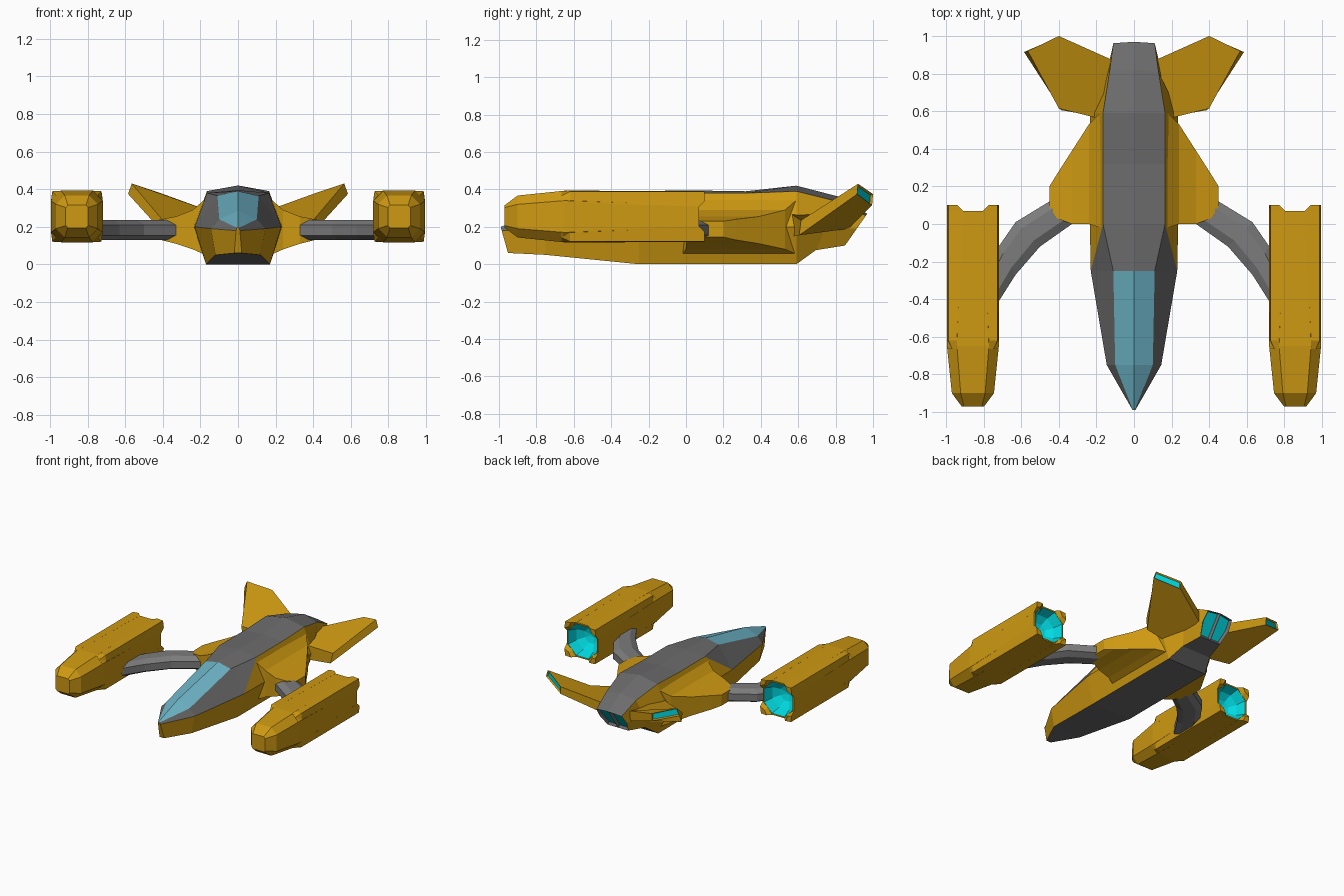
import bpy, bmesh

if "Cube" in bpy.data.objects:
    bpy.data.objects.remove(bpy.data.objects["Cube"])

def material(name, r, g, b):
    m = bpy.data.materials.new(name)
    m.diffuse_color = (r, g, b, 1)
    m.use_nodes = True
    m.node_tree.nodes["Principled BSDF"].inputs["Base Color"].default_value = m.diffuse_color
    return m

MATS = [material("gold paint", 0.62, 0.32, 0.006),
        material("hull grey", 0.15, 0.15, 0.15),
        material("strut grey", 0.20, 0.20, 0.20),
        material("canopy blue", 0.15, 0.45, 0.56),
        material("engine cyan", 0.0, 0.70, 0.75)]
GOLD, GREY, STRUT, GLASS, CYAN = range(5)

def loft(bm, rings, color=lambda seg, strip: GOLD, caps=(True, True), cap_color=GOLD):
    """Skin a list of closed rings of 3D points; returns the side faces by (segment, strip)."""
    vs = [[bm.verts.new(p) for p in r] for r in rings]
    n, faces = len(vs[0]), {}
    for s in range(len(vs) - 1):
        for i in range(n):
            j = (i + 1) % n
            f = bm.faces.new((vs[s][i], vs[s][j], vs[s + 1][j], vs[s + 1][i]))
            f.material_index = color(s, i)
            faces[s, i] = f
    for want, ring in zip(caps, (vs[0], vs[-1])):
        if want:
            bm.faces.new(ring).material_index = cap_color
    return vs, faces

def finish(bm, name, mirror=True):
    bmesh.ops.remove_doubles(bm, verts=bm.verts, dist=1e-4)
    bmesh.ops.recalc_face_normals(bm, faces=bm.faces)
    me = bpy.data.meshes.new(name)
    bm.to_mesh(me)
    bm.free()
    for m in MATS:
        me.materials.append(m)
    ob = bpy.data.objects.new(name, me)
    bpy.context.collection.objects.link(ob)
    if mirror:
        ob.modifiers.new("mirror", 'MIRROR').use_clip = False
    return ob

def glow_inset(bm, faces, width, depth):
    """Recess the given faces and colour their floors as engine glow."""
    bmesh.ops.recalc_face_normals(bm, faces=bm.faces)
    bmesh.ops.inset_individual(bm, faces=faces, thickness=width, depth=-depth)
    for f in faces:
        f.material_index = CYAN

# Fuselage: y, lean, bottom corner, widest edge, paint line, shoulder, ridge height
STATIONS = [
    (-0.935, -0.28, (.02, .06), (.010, .18), (.010, .18), (.006, .195), .20),
    (-0.75, 0, (.12, .05), (.145, .19), (.145, .19), (.10, .24), .285),
    (-0.25, 0, (.17, .0), (.23, .20), (.23, .20), (.11, .365), .39),
    (0.0, 0, (.17, .0), (.235, .20), (.165, .38), (.165, .38), .395),
    (0.32, 0, (.17, .0), (.235, .20), (.165, .38), (.165, .38), .39),
    (0.59, 0, (.17, .0), (.235, .20), (.165, .39), (.165, .39), .42),
    (0.66, 0.45, (.125, .075), (.16, .20), (.13, .335), (.13, .335), .36),
    (0.78, 0.70, (.09, .10), (.12, .19), (.11, .26), (.11, .26), .27),
]
rings = []
for y, lean, corner, wide, paint, shoulder, top in STATIONS:
    half = [(0, corner[1]), corner, wide, paint, shoulder, (0, top)]
    full = half + [(-x, z) for x, z in half[4:0:-1]]
    rings.append([(x, y + lean * z, z) for x, z in full])

def hull_color(seg, strip):
    k = min(strip, 9 - strip)
    if k == 4 and seg < 2:
        return GLASS
    return GOLD if k in (1, 2) else GREY

bm = bmesh.new()
vs, _ = loft(bm, rings, hull_color, caps=(True, False))
tail = vs[-1]
bmesh.ops.remove_doubles(bm, verts=vs[0], dist=1e-4)
# tail cap split into two recessed exhausts, with doubled paint/shoulder points skipped
caps = [bm.faces.new([tail[i] for i in ids]) for ids in ((0, 1, 2, 4, 5), (5, 6, 8, 9, 0))]
bmesh.ops.remove_doubles(bm, verts=[v for v in bm.verts], dist=1e-4)
caps = [f for f in caps if f.is_valid]
for f in caps:
    f.material_index = GREY
glow_inset(bm, caps, 0.016, 0.02)
finish(bm, "fuselage", mirror=False)

# Wing roots: sections along x
bm = bmesh.new()
ROOT = [(.15, -.03, .62, .04, .37), (.24, 0, .53, .08, .29), (.33, 0, .39, .11, .255),
        (.41, .03, .265, .13, .24), (.45, .09, .20, .145, .23)]
loft(bm, [[(x, a, lo), (x, b, lo), (x, b, hi), (x, a, hi)] for x, a, b, lo, hi in ROOT])
finish(bm, "wing_root")

# Curved struts: eight-sided section between an outer and an inner edge
bm = bmesh.new()
EDGES = [((.40, .15), (.28, .03)), ((.45, .12), (.33, .0)), ((.63, .01), (.50, -.12)),
         ((.72, -.12), (.63, -.27)), ((.79, -.27), (.725, -.42))]
SECTION = [(0, .155), (0, .21), (.25, .235), (.75, .235), (1, .21), (1, .155), (.75, .13), (.25, .13)]
loft(bm, [[(o[0] + (i[0] - o[0]) * t, o[1] + (i[1] - o[1]) * t, z) for t, z in SECTION]
          for o, i in EDGES], lambda s, i: STRUT, cap_color=STRUT)
finish(bm, "strut")

# Nacelles: chamfered square body ending in a glowing bowl
CX, CZ = 0.857, 0.255
def octagon(y, h, c):
    pts = [(h, -c), (h, c), (c, h), (-c, h), (-h, c), (-h, -c), (-c, -h), (c, -h)]
    return [(CX + x, y, CZ + z) for x, z in pts]

bm = bmesh.new()
BODY = [(-.97, .06, .048), (-.90, .112, .065), (-.65, .138, .085), (.07, .136, .06),
        (.07, .125, .055), (.0, .102, .043), (-.04, .057, .024), (-.055, .012, .005)]
loft(bm, [octagon(*b) for b in BODY], lambda s, i: CYAN if s >= 4 else GOLD)
bm.faces.ensure_lookup_table()
bm.faces[-1].material_index = CYAN
finish(bm, "nacelle")

# Corner rails that square off each nacelle and end as prongs
RAIL = [(-.665, [(.085, .137), (.110, .112), (.137, .085), (.09, .09)]),
        (-.62, [(.072, .138), (.131, .134), (.138, .075), (.09, .09)]),
        (.07, [(.052, .137), (.131, .134), (.138, .052), (.09, .09)]),
        (.10, [(.082, .137), (.131, .134), (.138, .082), (.10, .10)])]
bm = bmesh.new()
for sx in (1, -1):
    for sz in (1, -1):
        loft(bm, [[(CX + sx * x, y, CZ + sz * z) for x, z in pts] for y, pts in RAIL])
finish(bm, "nacelle_rails")

# Tail fins with a glowing slot in the rear edge
FIN_TOP = [(.18, .56, .27), (.40, .615, .235), (.565, .92, .43), (.40, 1.0, .375), (.11, .87, .27)]
FIN_LOW = [(.18, .57, .15), (.385, .605, .155), (.585, .915, .375), (.40, .995, .315), (.11, .87, .19)]
bm = bmesh.new()
_, sides = loft(bm, [FIN_LOW, FIN_TOP])
glow_inset(bm, [sides[0, 2]], 0.010, 0.012)
finish(bm, "tail_fin")
